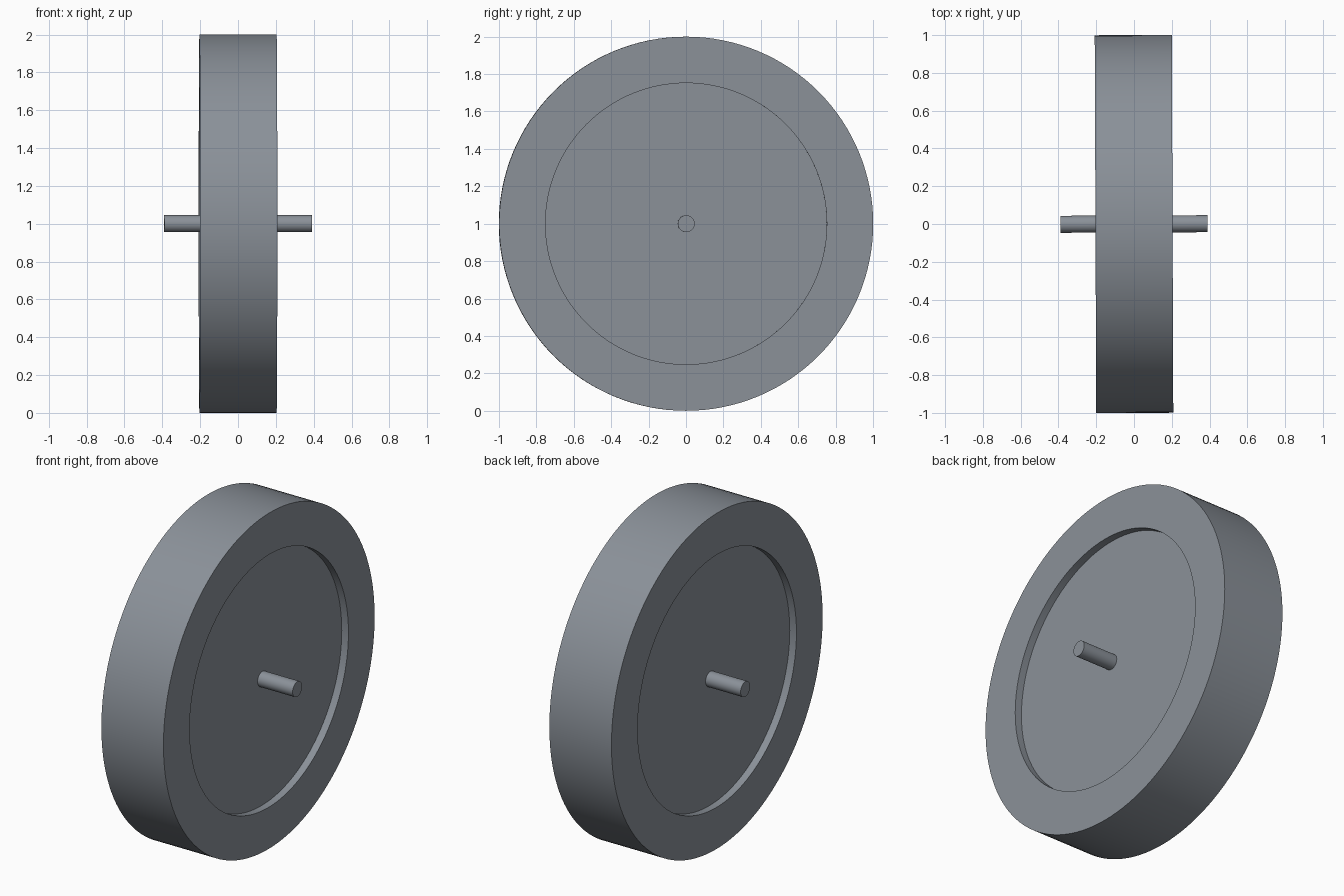
import bpy, bmesh, math
from mathutils import Matrix

if "Cube" in bpy.data.objects:
    bpy.data.objects.remove(bpy.data.objects["Cube"])

SEGMENTS = 128
YAW = 0.004  # the wheel is turned very slightly about z

# Dark blue-grey metal
metal = bpy.data.materials.new("dark_metal")
metal.diffuse_color = (0.256, 0.283, 0.318, 1)
metal.use_nodes = True
metal.node_tree.nodes["Principled BSDF"].inputs["Base Color"].default_value = metal.diffuse_color


def lathe_x(name, profile):
    """Revolve (x, radius) points around the x axis, centred at z = 1."""
    bm = bmesh.new()
    verts = [bm.verts.new((x, 0, r)) for x, r in profile]
    edges = [bm.edges.new(pair) for pair in zip(verts, verts[1:])]
    bmesh.ops.spin(bm, geom=verts + edges, cent=(0, 0, 0), axis=(1, 0, 0),
                   angle=2 * math.pi, steps=SEGMENTS, use_duplicate=False)
    bmesh.ops.remove_doubles(bm, verts=bm.verts, dist=1e-5)
    bmesh.ops.recalc_face_normals(bm, faces=bm.faces)
    bm.transform(Matrix.Translation((0, 0, 1)) @ Matrix.Rotation(YAW, 4, 'Z'))
    mesh = bpy.data.meshes.new(name)
    bm.to_mesh(mesh)
    bm.free()
    mesh.materials.append(metal)
    obj = bpy.data.objects.new(name, mesh)
    bpy.context.collection.objects.link(obj)
    bpy.ops.object.select_all(action='DESELECT')
    obj.select_set(True)
    bpy.context.view_layer.objects.active = obj
    bpy.ops.object.shade_smooth_by_angle(angle=math.radians(30))
    return obj


# Wheel: wide rim with a shallow recessed disc on both sides
half = [(0.16, 0), (0.16, 0.752), (0.204, 0.752), (0.204, 1.0)]
lathe_x("wheel", [(-x, r) for x, r in half] + half[::-1])

# Axle: round pin through the hub
lathe_x("axle", [(-0.39, 0), (-0.39, 0.045), (0.39, 0.045), (0.39, 0)])
